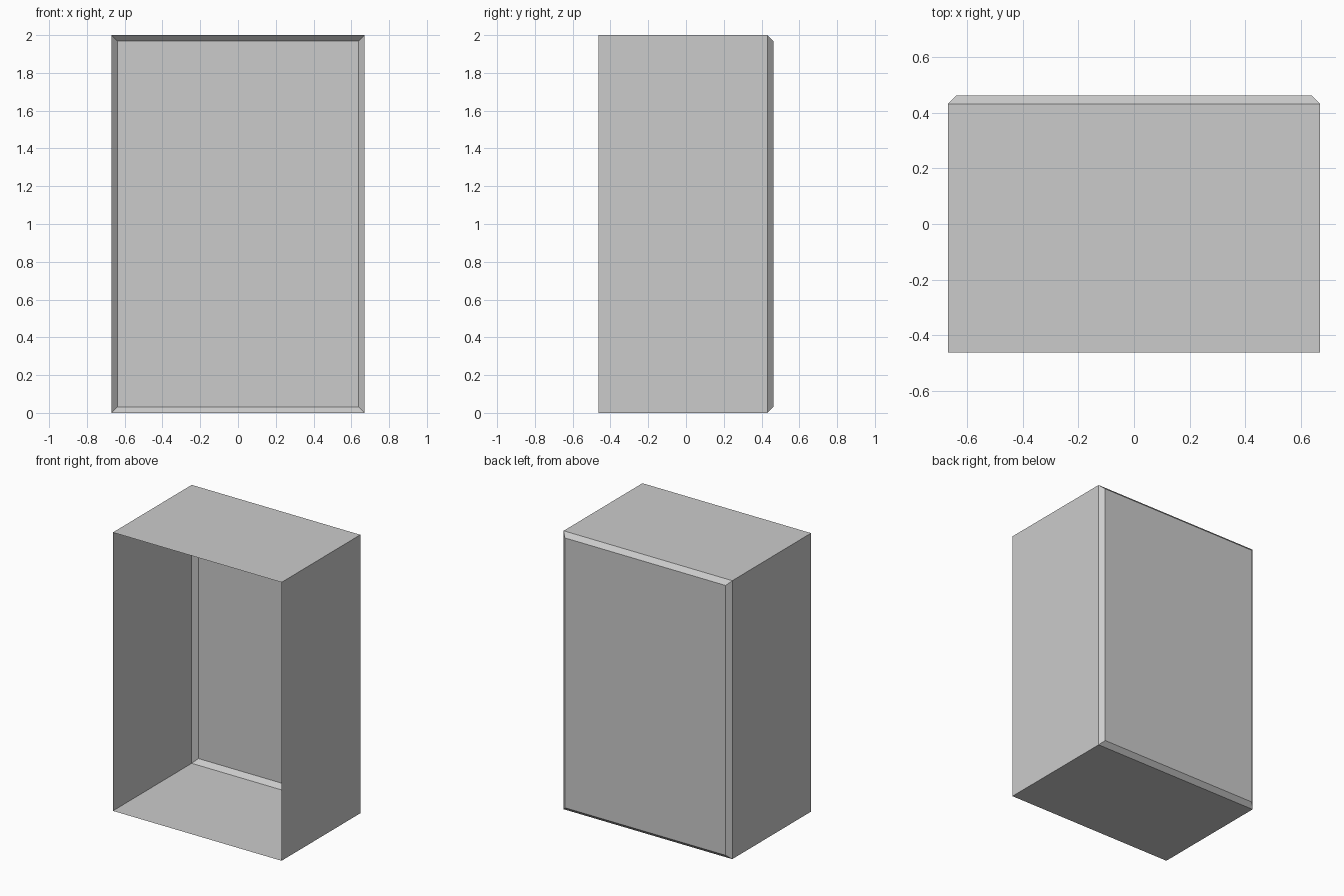
import bpy
import bmesh
from mathutils import Matrix, Vector

cube = bpy.data.objects.get("Cube")
if cube:
    bpy.data.objects.remove(cube, do_unlink=True)

WIDTH, DEPTH, HEIGHT = 1.34, 0.925, 2.0
CHAMFER = 0.031

# Light grey material
grey = bpy.data.materials.new("light grey")
grey.use_nodes = True
colour = (0.6, 0.6, 0.6, 1)
grey.diffuse_color = colour
grey.node_tree.nodes["Principled BSDF"].inputs["Base Color"].default_value = colour

# Box, shortened at the back to leave room for the chamfer
bm = bmesh.new()
bmesh.ops.create_cube(bm, size=1)
size = Vector((WIDTH, DEPTH - CHAMFER, HEIGHT))
bmesh.ops.transform(
    bm, verts=bm.verts,
    matrix=Matrix.Translation((0, -CHAMFER / 2, HEIGHT / 2)) @ Matrix.Diagonal(size).to_4x4())
bm.normal_update()

# Open front
front = [f for f in bm.faces if f.normal.y < -0.9]
bmesh.ops.delete(bm, geom=front, context='FACES')

# Raised back panel with a chamfered rim
back = [f for f in bm.faces if f.normal.y > 0.9]
bmesh.ops.inset_region(bm, faces=back, thickness=CHAMFER, depth=CHAMFER,
                       use_even_offset=True, use_boundary=True)

mesh = bpy.data.meshes.new("open_box_shell")
bm.to_mesh(mesh)
bm.free()
mesh.materials.append(grey)
shell = bpy.data.objects.new("open_box_shell", mesh)
bpy.context.collection.objects.link(shell)
